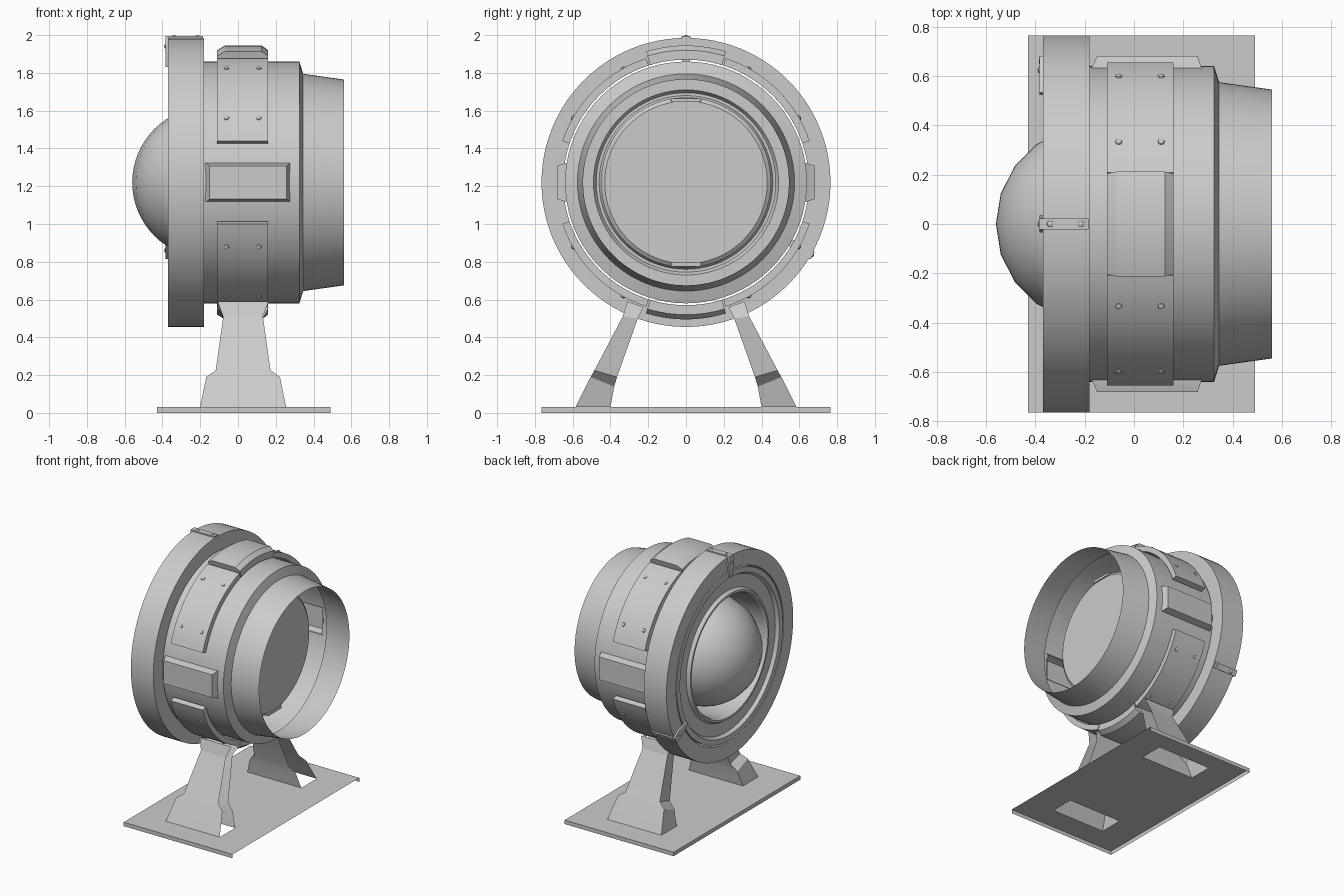
import bpy, bmesh, math
from mathutils import Vector

if "Cube" in bpy.data.objects:
    bpy.data.objects.remove(bpy.data.objects["Cube"])

CZ = 1.22   # height of the drum axis (runs along x)


def place(x, r, a, t=0.0):
    """Axial x, radius r, angle a (degrees, from +y towards +z), tangential offset t."""
    a = math.radians(a)
    return Vector((x, r * math.cos(a) - t * math.sin(a), CZ + r * math.sin(a) + t * math.cos(a)))


def finish(name, bm, angle=30):
    bmesh.ops.remove_doubles(bm, verts=bm.verts, dist=1e-5)
    bmesh.ops.recalc_face_normals(bm, faces=bm.faces)
    me = bpy.data.meshes.new(name)
    bm.to_mesh(me)
    bm.free()
    ob = bpy.data.objects.new(name, me)
    bpy.context.collection.objects.link(ob)
    bpy.ops.object.select_all(action='DESELECT')
    ob.select_set(True)
    bpy.context.view_layer.objects.active = ob
    bpy.ops.object.shade_smooth_by_angle(angle=math.radians(angle))
    return ob


def sweep(profile, a0=0, a1=360, n=80, closed=False):
    """Turn an (x, r) profile around the drum axis; partial closed sweeps get end caps."""
    bm = bmesh.new()
    rows = [[bm.verts.new(place(x, r, a0 + (a1 - a0) * i / n)) for x, r in profile]
            for i in range(n + 1)]
    m = len(profile)
    for p, q in zip(rows, rows[1:]):
        for j in range(m if closed else m - 1):
            k = (j + 1) % m
            bm.faces.new((p[j], p[k], q[k], q[j]))
    if closed and a1 - a0 < 360:
        bm.faces.new(rows[0])
        bm.faces.new(rows[-1])
    return bm


def prism(name, bottom, top):
    """Solid between two matching loops of points."""
    bm = bmesh.new()
    b, t = [[bm.verts.new(p) for p in loop] for loop in (bottom, top)]
    for i in range(len(b)):
        j = (i + 1) % len(b)
        bm.faces.new((b[i], b[j], t[j], t[i]))
    bm.faces.new(b)
    bm.faces.new(t)
    return finish(name, bm)


def rivet(name, x, r, a, size, height):
    bm = bmesh.new()
    bmesh.ops.create_uvsphere(bm, u_segments=10, v_segments=6, radius=1)
    for v in bm.verts:
        v.co = place(x + v.co.x * size, r + v.co.z * height, a, v.co.y * size)
    finish(name, bm)


# drum shell: front plate, wall, shoulder and open rear nozzle
bm = sweep([(-.37, .46), (-.37, .475), (-.345, .49), (-.345, .585), (-.37, .60), (-.37, .64),
            (-.165, .64), (.265, .64), (.325, .64), (.345, .575), (.56, .545)])
# openings in the wall behind the side boxes
holes = []
for f in bm.faces:
    c = f.calc_center_median()
    if -.165 < c.x < .265 and abs(c.z - CZ) < .1 and abs(c.y) > .6 and abs(f.normal.x) < .1:
        holes.append(f)
bmesh.ops.delete(bm, geom=holes, context='FACES')
finish("drum_shell", bm)

# front hoop, standing clear of the drum
finish("front_hoop", sweep([(-.37, .65), (-.37, .765), (-.18, .765), (-.18, .65)], n=96, closed=True))

# inner can and lens ball
finish("lens_can", sweep([(-.37, .46), (-.35, .45), (.285, .45), (.30, .43), (.30, 0)]), 20)
bm = bmesh.new()
bmesh.ops.create_uvsphere(bm, u_segments=20, v_segments=32, radius=.4)
bmesh.ops.translate(bm, verts=bm.verts, vec=(-.16, 0, CZ))
finish("lens_ball", bm)

for a in (90, -90):
    # small tabs at the back of the can
    loops = [[place(x, r, a, t) for r, t in ((.425, -.08), (.425, .08), (.445, .08), (.445, -.08))]
             for x in (.28, .31)]
    prism("can_tab", *loops)
    # raised blocks at top and bottom
    finish("crown_block", sweep([(-.11, .65), (-.11, .70), (-.07, .725), (.125, .725),
                                 (.16, .70), (.16, .65)], a - 17, a + 17, 12, True))

# riveted cladding panels
for a in (45.4, 134.6, 225.4, 314.6):
    finish("cladding_panel", sweep([(-.11, .65), (-.11, .69), (.16, .69), (.16, .65)],
                                   a - 26.9, a + 26.9, 16, True))
    for da in (-16, 16):
        for x in (-.062, .11):
            rivet("panel_rivet", x, .69, a + (da if abs(a) else 0) * .98, .014, .009)

# side boxes, open towards the drum
for s in (-1, 1):
    bm = bmesh.new()
    rings = []
    for x0, x1, h, y in ((-.18, .28, .103, .625), (-.165, .27, .1, .645), (-.15, .258, .088, .682)):
        rings.append([bm.verts.new((x, s * y, CZ + z))
                      for x, z in ((x0, -h), (x1, -h), (x1, h), (x0, h))])
    for p, q in zip(rings, rings[1:]):
        for i in range(4):
            j = (i + 1) % 4
            bm.faces.new((p[i], p[j], q[j], q[i]))
    bm.faces.new(rings[-1])
    finish("side_box", bm)

# hoop clips: strap over the rim, pointed tongue down the face, two bolts
for a in (90, -30):
    corners = ((-.385, -.022), (-.185, -.022), (-.185, .022), (-.385, .022))
    prism("clip_strap", *[[place(x, r, a, t) for x, t in corners] for r in (.762, .774)])
    tongue = ((-.022, .774), (.022, .774), (.034, .71), (.010, .61), (-.010, .61), (-.034, .71))
    prism("clip_tongue", *[[place(x, r, a, t) for t, r in tongue] for x in (-.383, -.369)])
    for x in (-.34, -.215):
        rivet("clip_bolt", x, .772, a, .014, .008)
    bm = bmesh.new()
    bmesh.ops.create_uvsphere(bm, u_segments=10, v_segments=6, radius=1)
    for v in bm.verts:
        v.co = place(-.383 + v.co.z * .008, .72 + v.co.x * .013, a, v.co.y * .013)
    finish("clip_bolt", bm)

# legs: folded sheet, open on the +x side; rows are outer y, z, inner y, z, half width
LEG = [(.585, .03, .40, .03, .228), (.505, .19, .38, .14, .195), (.485, .225, .365, .19, .145),
       (.335, .51, .255, .50, .105), (.31, .59, .225, .56, .135)]
for s in (-1, 1):
    bm = bmesh.new()
    rows = []
    for yo, zo, yi, zi, h in LEG:
        rows.append([bm.verts.new((.027 + dx, s * y, z)) for dx, y, z in
                     ((h, yo, zo), (-h, yo, zo), (-h, yi, zi), (h, yi, zi))])
    for p, q in zip(rows, rows[1:]):
        for i in range(3):
            bm.faces.new((p[i], p[i + 1], q[i + 1], q[i]))
    finish("leg", bm, 10)

# base plate: thin tray with leg openings, open below and on the +x edge
bm = bmesh.new()
xs = [-.43, -.201, .255, .49]
ys = [-.765, -.585, -.40, .40, .585, .765]
for i in range(3):
    for j in range(5):
        if not (i == 1 and j in (1, 3)):
            bm.faces.new([bm.verts.new((x, y, .03)) for x, y in
                          ((xs[i], ys[j]), (xs[i + 1], ys[j]), (xs[i + 1], ys[j + 1]), (xs[i], ys[j + 1]))])
rim = [(.49, -.765), (-.43, -.765), (-.43, .765), (.49, .765)]
for (xa, ya), (xb, yb) in zip(rim, rim[1:]):
    bm.faces.new([bm.verts.new(p) for p in ((xa, ya, 0), (xb, yb, 0), (xb, yb, .03), (xa, ya, .03))])
finish("base_plate", bm)
